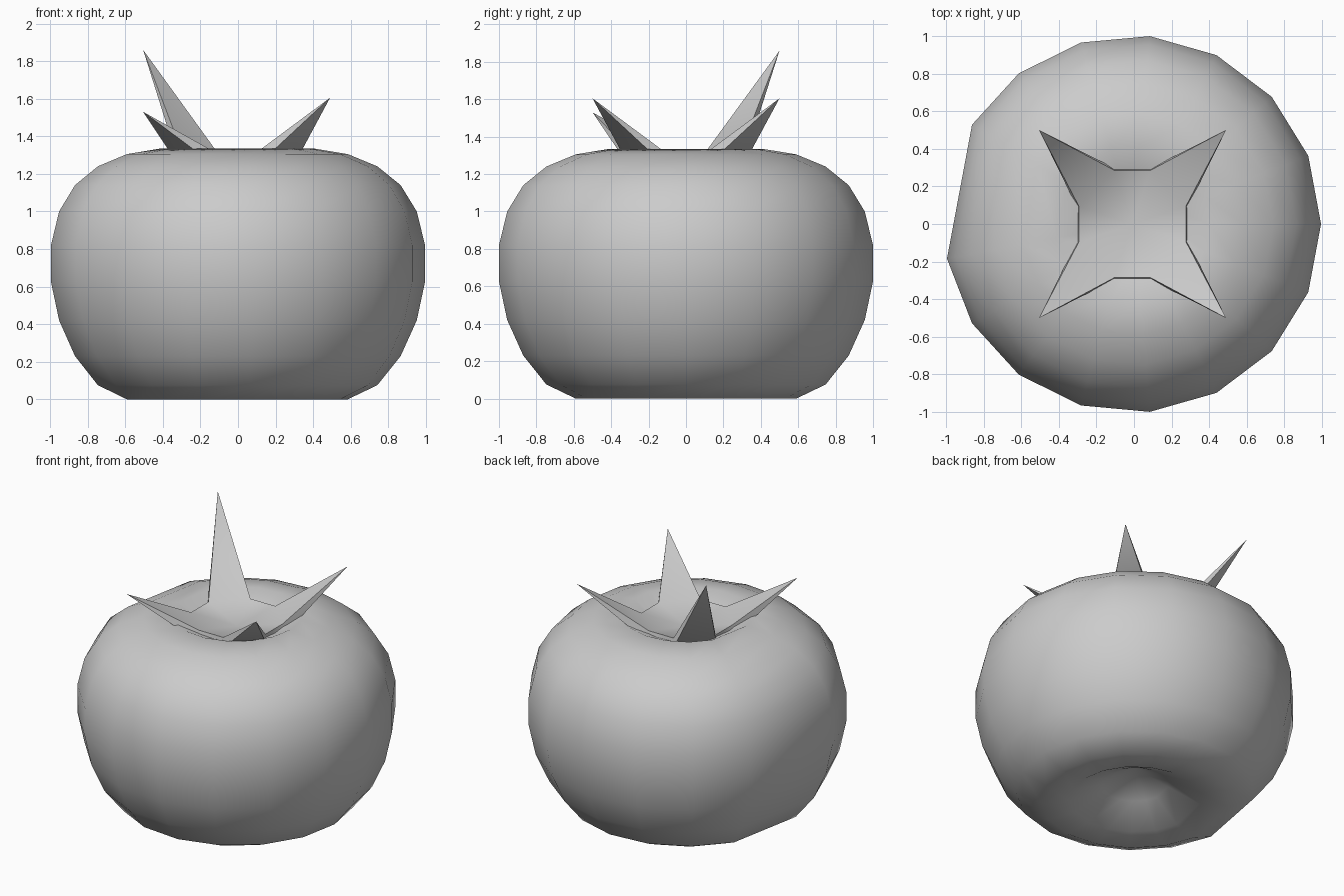
import bpy, bmesh, math

if "Cube" in bpy.data.objects:
    bpy.data.objects.remove(bpy.data.objects["Cube"])


def finish(name, bm, angle):
    bmesh.ops.recalc_face_normals(bm, faces=bm.faces[:])
    mesh = bpy.data.meshes.new(name)
    bm.to_mesh(mesh)
    bm.free()
    ob = bpy.data.objects.new(name, mesh)
    bpy.context.collection.objects.link(ob)
    bpy.context.view_layer.objects.active = ob
    ob.select_set(True)
    bpy.ops.object.shade_smooth_by_angle(angle=math.radians(angle))
    ob.select_set(False)
    return ob


# Fruit body: 17-sided lathe with dimpled poles; one column is left out (flat spot)
CX = -0.0085
profile = [(0.21, 0.12), (0.411, 0.012), (0.593, 0.0), (0.75, 0.075),
           (0.874, 0.23), (0.96, 0.42), (1.004, 0.625), (1.004, 0.82),
           (0.96, 1.0), (0.874, 1.14), (0.75, 1.24), (0.593, 1.305),
           (0.411, 1.335), (0.21, 1.24)]
angles = [2 * math.pi * k / 17 for k in range(17) if k != 8]
n = len(angles)
bm = bmesh.new()
rings = [[bm.verts.new((CX + r * math.cos(a), r * math.sin(a), z)) for a in angles]
         for r, z in profile]
bottom = bm.verts.new((CX, 0, 0.24))
top = bm.verts.new((CX, 0, 1.15))
for i in range(n):
    j = (i + 1) % n
    for lo, hi in zip(rings, rings[1:]):
        bm.faces.new((lo[i], lo[j], hi[j], hi[i]))
    bm.faces.new((bottom, rings[0][j], rings[0][i]))
    bm.faces.new((top, rings[-1][i], rings[-1][j]))
finish("fruit_body", bm, 180)

# Leafy crown: octagonal plate with four spikes on its diagonal sides
tips = [(0.49, 0.5, 1.605), (-0.505, 0.5, 1.86), (-0.505, -0.5, 1.53), (0.49, -0.5, 1.605)]
corners = [(0.3, 0.1), (0.1, 0.3), (-0.1, 0.3), (-0.3, 0.1),
           (-0.3, -0.1), (-0.1, -0.3), (0.1, -0.3), (0.3, -0.1)]
bm = bmesh.new()
upper = [bm.verts.new((CX + x * 0.95, y * 0.95, 1.305)) for x, y in corners]
lower = [bm.verts.new((CX + x, y, 1.235)) for x, y in corners]
mid_top = bm.verts.new((CX, 0, 1.25))
mid_low = bm.verts.new((CX, 0, 1.17))
for i in range(8):
    j = (i + 1) % 8
    bm.faces.new((mid_top, upper[i], upper[j]))
    bm.faces.new((mid_low, lower[j], lower[i]))
    if i % 2 == 0:
        tip = bm.verts.new(tips[i // 2])
        loop = [lower[i], lower[j], upper[j], upper[i]]
        for a, b in zip(loop, loop[1:] + loop[:1]):
            bm.faces.new((a, b, tip))
    else:
        bm.faces.new((lower[i], lower[j], upper[j], upper[i]))
finish("leaf_crown", bm, 60)
